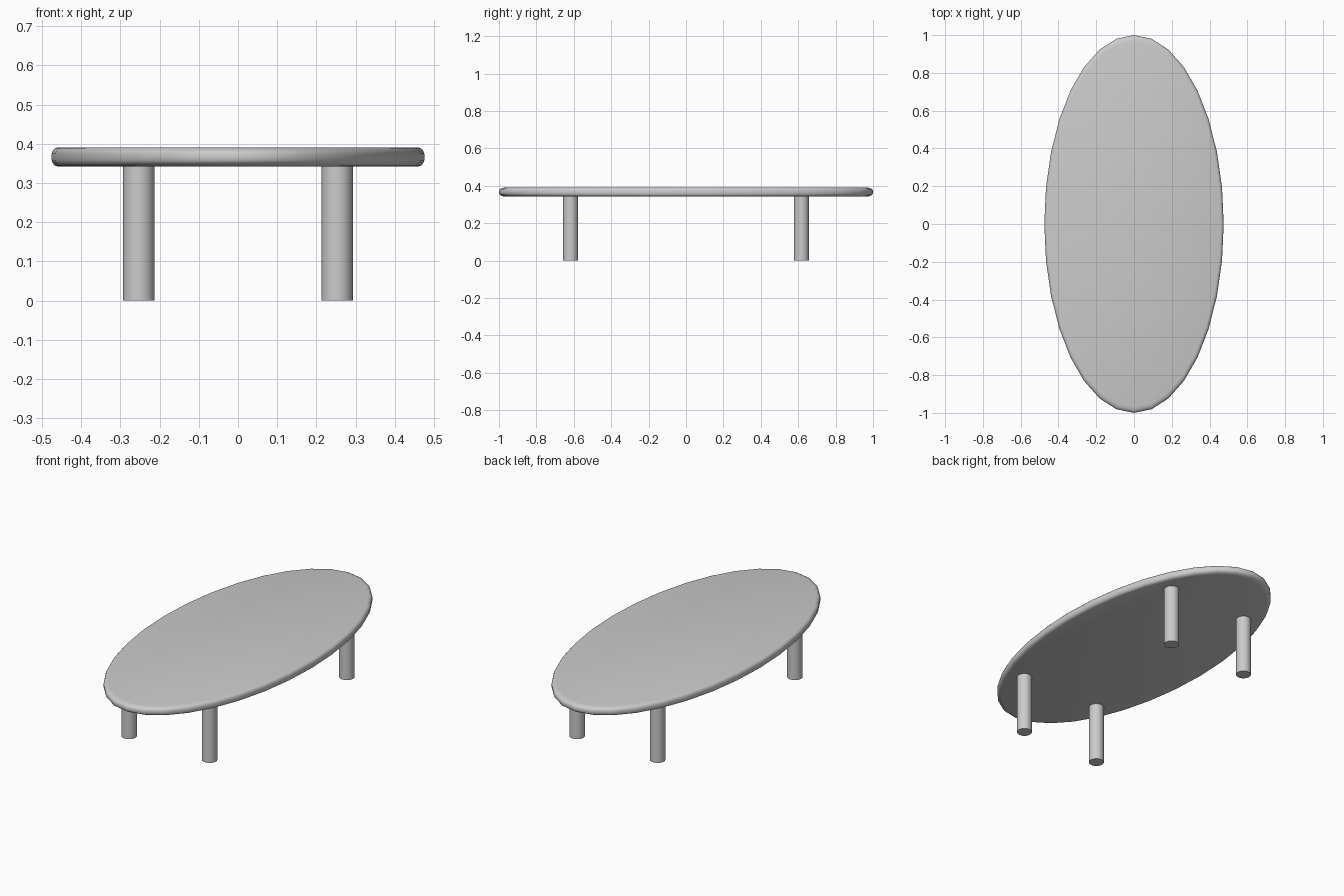
import bpy, bmesh
from math import cos, sin, pi, radians

if "Cube" in bpy.data.objects:
    bpy.data.objects.remove(bpy.data.objects["Cube"])

SEGS = 32
HALF_X, HALF_Y = 0.475, 1.0
Z_BOTTOM, Z_TOP = 0.342, 0.391


def smooth(obj):
    bpy.ops.object.select_all(action='DESELECT')
    obj.select_set(True)
    bpy.context.view_layer.objects.active = obj
    bpy.ops.object.shade_smooth_by_angle(angle=radians(35))


# Oval tabletop: rounded edge profile (scale, height) swept round an ellipse
def make_top():
    bevel = [(0.968, 0.0), (0.984, 0.003), (0.995, 0.009), (1.0, 0.016)]
    profile = [(s, Z_BOTTOM + h) for s, h in bevel]
    profile += [(s, Z_TOP - h) for s, h in reversed(bevel)]
    bm = bmesh.new()
    rings = []
    for s, z in profile:
        rings.append([bm.verts.new((HALF_X * s * cos(2 * pi * i / SEGS),
                                    HALF_Y * s * sin(2 * pi * i / SEGS), z))
                      for i in range(SEGS)])
    for low, high in zip(rings, rings[1:]):
        for i in range(SEGS):
            j = (i + 1) % SEGS
            bm.faces.new((low[i], low[j], high[j], high[i]))
    bm.faces.new(rings[0][::-1])
    bm.faces.new(rings[-1])
    mesh = bpy.data.meshes.new("tabletop")
    bm.to_mesh(mesh)
    bm.free()
    obj = bpy.data.objects.new("tabletop", mesh)
    bpy.context.collection.objects.link(obj)
    smooth(obj)


# Round leg
def make_leg(name, x, y):
    bpy.ops.mesh.primitive_cylinder_add(vertices=SEGS, radius=0.04, depth=Z_BOTTOM,
                                        location=(x, y, Z_BOTTOM / 2))
    leg = bpy.context.object
    leg.name = name
    smooth(leg)


make_top()
for side, x in (("left", -0.253), ("right", 0.253)):
    for end, y in (("front", -0.617), ("back", 0.617)):
        make_leg(f"{end}_{side}_leg", x, y)
